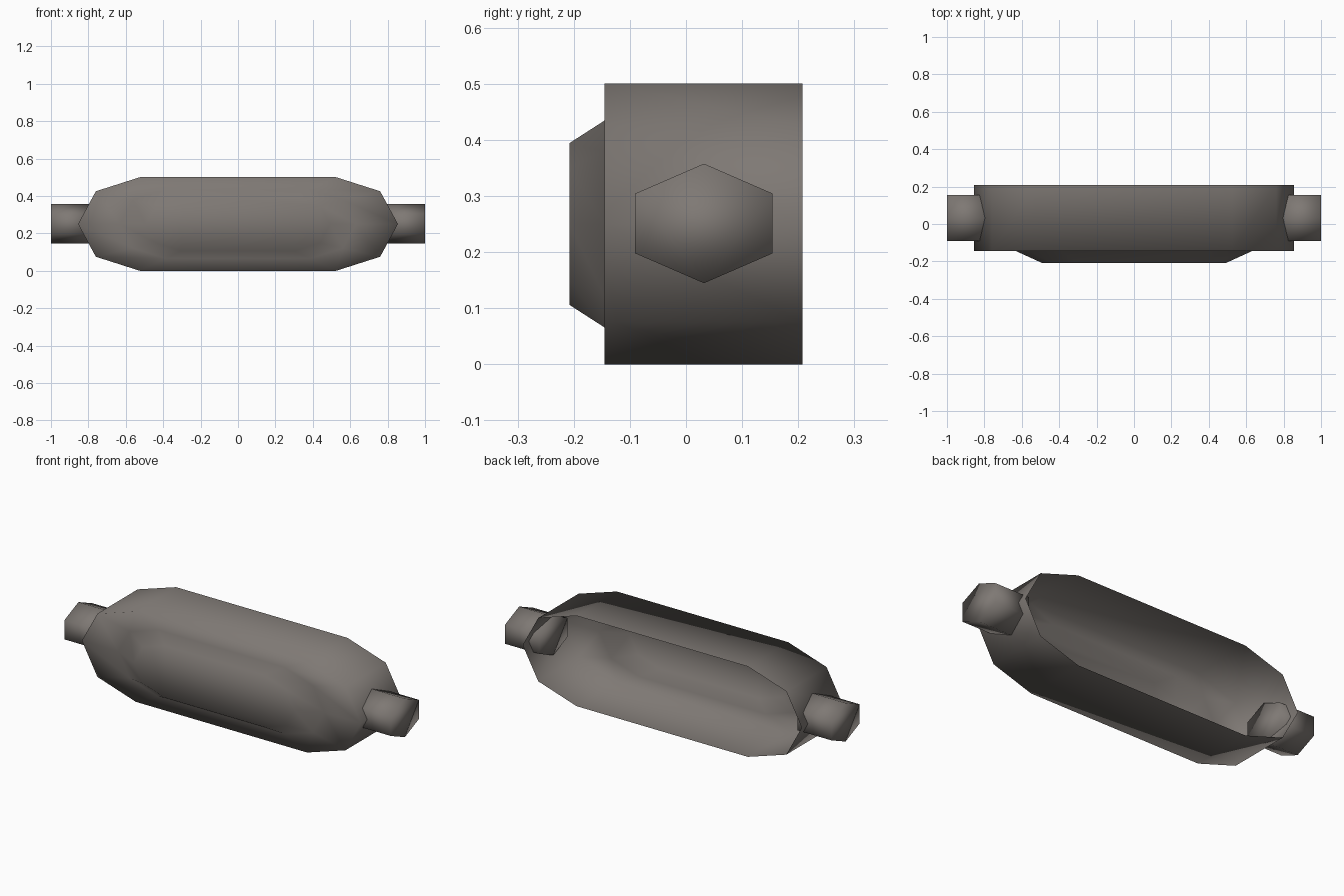
import bpy, bmesh, math

if "Cube" in bpy.data.objects:
    bpy.data.objects.remove(bpy.data.objects["Cube"])

metal = bpy.data.materials.new("warm_grey_metal")
metal.diffuse_color = (0.21, 0.19, 0.175, 1)
metal.use_nodes = True
metal.node_tree.nodes["Principled BSDF"].inputs["Base Color"].default_value = metal.diffuse_color


def make_object(name, bm):
    mesh = bpy.data.meshes.new(name)
    bm.to_mesh(mesh)
    bm.free()
    mesh.materials.append(metal)
    for p in mesh.polygons:
        p.use_smooth = True
    obj = bpy.data.objects.new(name, mesh)
    bpy.context.collection.objects.link(obj)
    return obj


def bridge(bm, a, b):
    n = len(a)
    for i in range(n):
        j = (i + 1) % n
        bm.faces.new((a[i], a[j], b[j], b[i]))


# Ten-sided housing outline around its centre (x, z)
OUTLINE = [(0.855, 0), (0.76, 0.175), (0.525, 0.25), (-0.525, 0.25), (-0.76, 0.175),
           (-0.855, 0), (-0.76, -0.175), (-0.525, -0.25), (0.525, -0.25), (0.76, -0.175)]

# Housing: thin shell open at the back, stepped and bevelled front
bm = bmesh.new()
rings = []
for y, s in ((0.208, 1), (-0.145, 1), (-0.145, 0.738), (-0.208, 0.576)):
    rings.append([bm.verts.new((x * s, y, 0.25 + z * s)) for x, z in OUTLINE])
for a, b in zip(rings, rings[1:]):
    bridge(bm, a, b)
bm.faces.new(rings[-1])
make_object("housing_shell", bm)

# Hexagonal end pegs, poking through the shell at each tip
for side, label in ((1, "right"), (-1, "left")):
    bm = bmesh.new()
    ends = []
    for x in (0.79, 1.0):
        ends.append([bm.verts.new((side * x,
                                   0.032 + 0.1415 * math.sin(math.radians(60 * k)),
                                   0.251 + 0.1065 * math.cos(math.radians(60 * k))))
                     for k in range(6)])
    bridge(bm, *ends)
    for ring in ends:
        bm.faces.new(ring)
    bmesh.ops.recalc_face_normals(bm, faces=bm.faces)
    make_object(label + "_peg", bm)
